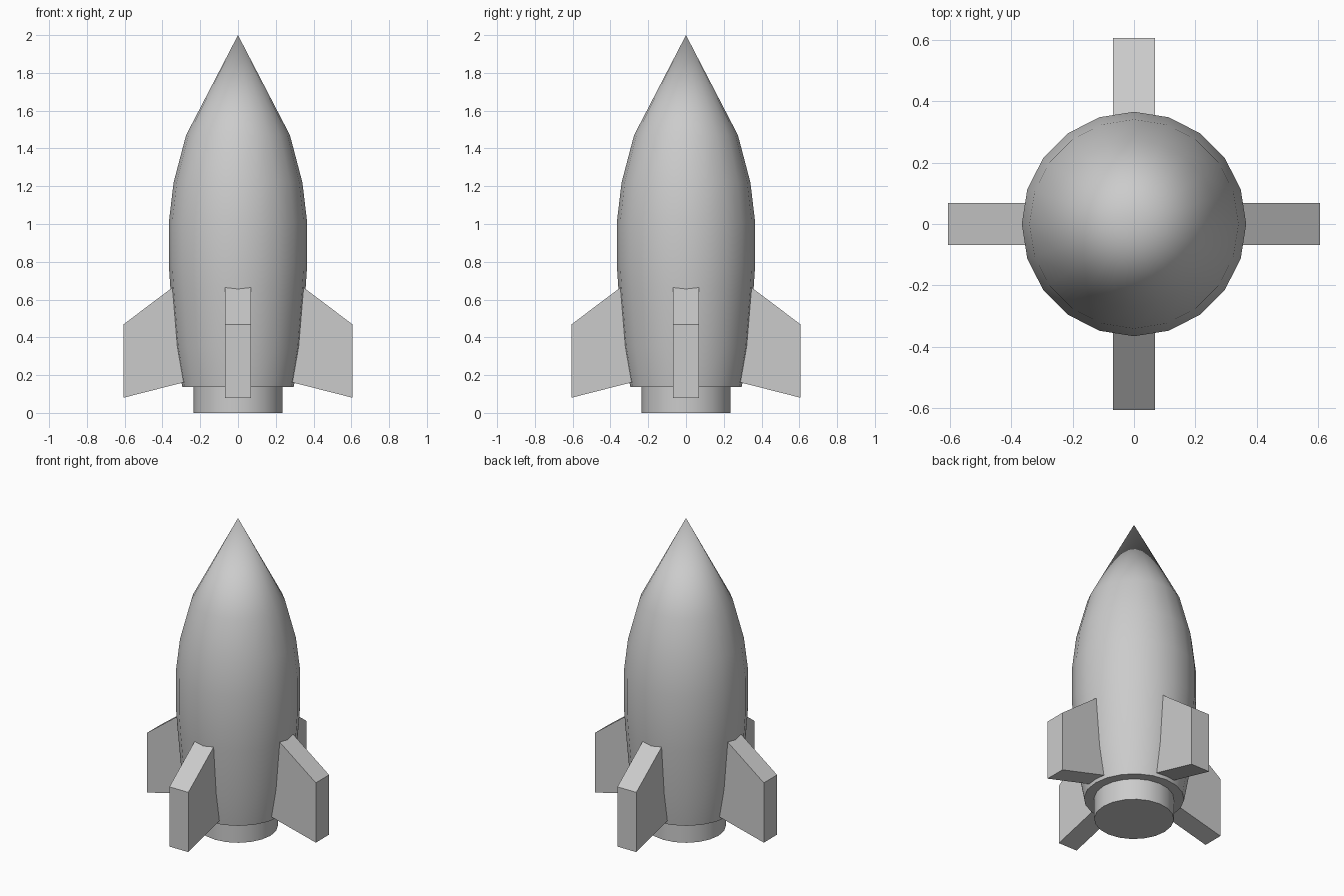
import bpy, bmesh, math

if "Cube" in bpy.data.objects:
    bpy.data.objects.remove(bpy.data.objects["Cube"])

SIDES = 20


def finish(name, bm, smooth):
    bmesh.ops.recalc_face_normals(bm, faces=bm.faces[:])
    mesh = bpy.data.meshes.new(name)
    bm.to_mesh(mesh)
    bm.free()
    obj = bpy.data.objects.new(name, mesh)
    bpy.context.collection.objects.link(obj)
    if smooth:
        bpy.ops.object.select_all(action='DESELECT')
        obj.select_set(True)
        bpy.context.view_layer.objects.active = obj
        bpy.ops.object.shade_smooth_by_angle(angle=math.radians(35))
    return obj


def lathe(name, profile):
    """Revolve (radius, z) points around z; open ends are capped, radius 0 is a tip."""
    bm = bmesh.new()
    rings = []
    for r, z in profile:
        if r == 0:
            rings.append([bm.verts.new((0, 0, z))] * SIDES)
        else:
            rings.append([bm.verts.new((r * math.cos(2 * math.pi * i / SIDES),
                                        r * math.sin(2 * math.pi * i / SIDES), z))
                          for i in range(SIDES)])
    bm.faces.new(rings[0])
    for low, high in zip(rings, rings[1:]):
        for i in range(SIDES):
            j = (i + 1) % SIDES
            quad = [low[i], low[j], high[j], high[i]]
            bm.faces.new(list(dict.fromkeys(quad)))
    return finish(name, bm, True)


def fin(name, angle):
    # side outline (distance from axis, z), extruded to the fin thickness
    outline = [(0.27, 0.166), (0.607, 0.08), (0.607, 0.468), (0.27, 0.722)]
    half = 0.068
    bm = bmesh.new()
    face = bm.faces.new([bm.verts.new((x, -half, z)) for x, z in outline])
    ext = bmesh.ops.extrude_face_region(bm, geom=[face])
    verts = [v for v in ext["geom"] if isinstance(v, bmesh.types.BMVert)]
    bmesh.ops.translate(bm, verts=verts, vec=(0, 2 * half, 0))
    obj = finish(name, bm, False)
    obj.rotation_euler.z = angle
    return obj


# hull with stepped-in nozzle and pointed nose
lathe("rocket_body", [(0.235, 0), (0.235, 0.138), (0.295, 0.138), (0.332, 0.35),
                      (0.358, 0.66), (0.366, 0.78), (0.366, 1.01), (0.341, 1.22),
                      (0.275, 1.47), (0, 2.0)])

# four fins around the base
for i, side in enumerate(("right", "back", "left", "front")):
    fin(side + "_fin", i * math.pi / 2)
